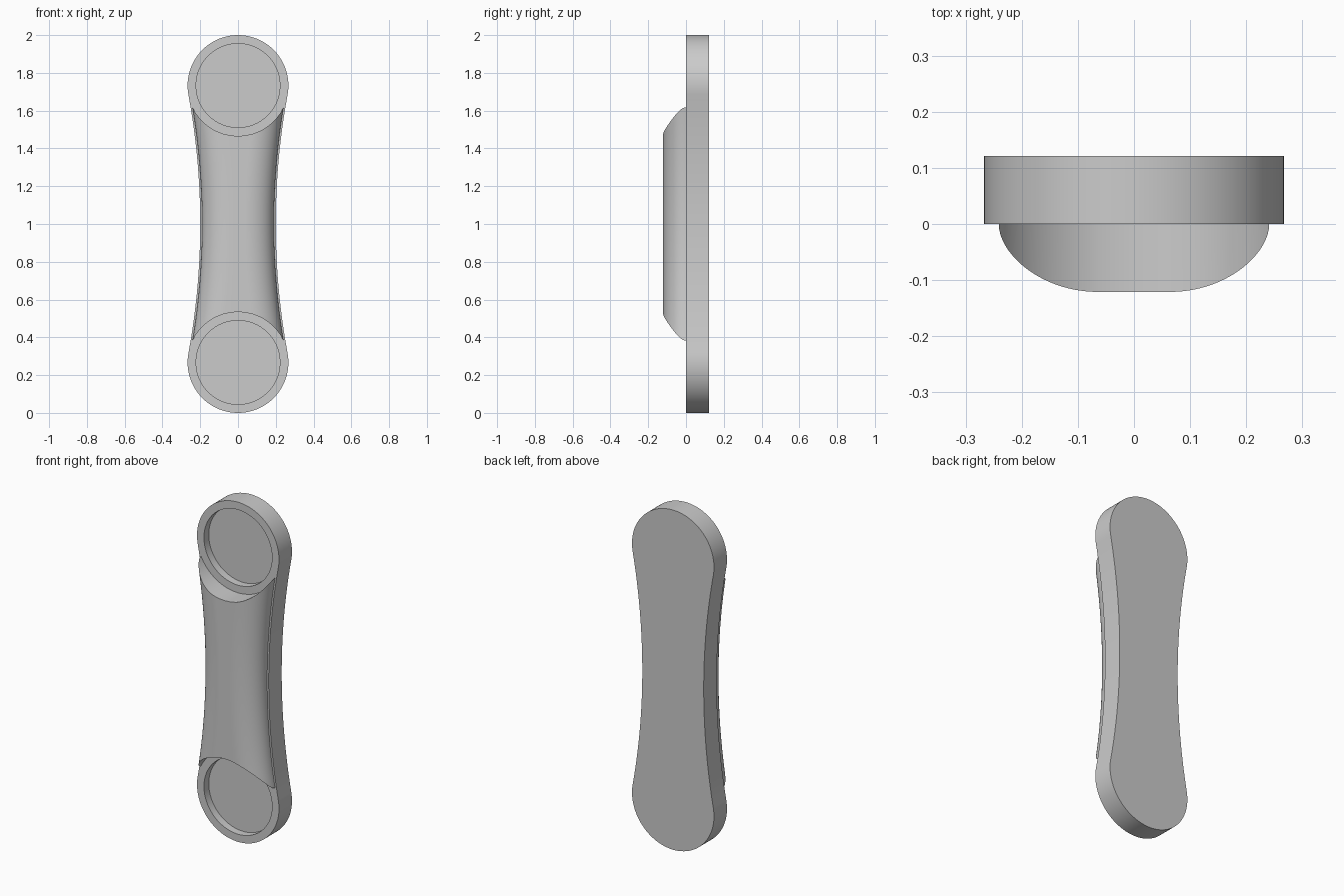
import bpy, bmesh, math

cube = bpy.data.objects.get("Cube")
if cube:
    bpy.data.objects.remove(cube, do_unlink=True)

R_END = 0.267            # radius of the rounded ends
H_END = 1 - R_END        # distance of end centres from the middle
WAIST = 0.2              # half width in the middle
DEPTH = 0.121            # thickness of plate and of grip
GAP = 0.01               # ledge between grip and plate edge
SHOULDER = 0.155         # width of the rounded grip side
R_SIDE = (WAIST**2 + H_END**2 - R_END**2) / (2 * (R_END - WAIST))

grey = bpy.data.materials.new("light grey")
grey.use_nodes = True
colour = (0.6, 0.6, 0.6, 1)
grey.diffuse_color = colour
grey.node_tree.nodes["Principled BSDF"].inputs["Base Color"].default_value = colour


def half_width(h):
    """Half width of the plate at height h from the middle."""
    return WAIST + R_SIDE - math.sqrt(R_SIDE**2 - h * h)


def finish(name, bm):
    bmesh.ops.recalc_face_normals(bm, faces=bm.faces)
    mesh = bpy.data.meshes.new(name)
    bm.to_mesh(mesh)
    bm.free()
    obj = bpy.data.objects.new(name, mesh)
    bpy.context.collection.objects.link(obj)
    mesh.materials.append(grey)
    return obj


def activate(obj):
    bpy.ops.object.select_all(action="DESELECT")
    obj.select_set(True)
    bpy.context.view_layer.objects.active = obj


def prism(name, outline, y0, y1):
    bm = bmesh.new()
    face = bm.faces.new([bm.verts.new((x, y0, z)) for x, z in outline])
    ext = bmesh.ops.extrude_face_region(bm, geom=[face])["geom"]
    moved = [v for v in ext if isinstance(v, bmesh.types.BMVert)]
    bmesh.ops.translate(bm, verts=moved, vec=(0, y1 - y0, 0))
    return finish(name, bm)


# Plate: two round ends joined by concave sides
tangent = math.atan2(H_END, WAIST + R_SIDE)
h_tan = R_SIDE * math.sin(tangent)
N = 64
quarter = [(half_width(h_tan * i / 24), h_tan * i / 24) for i in range(25)]
for i in range(1, N // 2 + 1):
    a = -tangent + (math.pi / 2 + tangent) * i / (N // 2)
    quarter.append((R_END * math.cos(a), H_END + R_END * math.sin(a)))
upper = quarter + [(-x, h) for x, h in quarter[-2::-1]]
lower = [(-x, -h) for x, h in upper[1:-1]]
plate = prism("plate", [(x, 1 + h) for x, h in upper + lower], 0, DEPTH)

# Round shallow recess in each end
for side in (-1, 1):
    ring = [(0.222 * math.cos(math.tau * i / 96),
             1 + side * H_END + 0.222 * math.sin(math.tau * i / 96)) for i in range(96)]
    cutter = prism("recess_cutter", ring, -0.05, 0.045)
    cutter.hide_render = True
    activate(plate)
    mod = plate.modifiers.new("recess", "BOOLEAN")
    mod.operation = "DIFFERENCE"
    mod.solver = "EXACT"
    mod.object = cutter
    bpy.ops.object.modifier_apply(modifier=mod.name)
    bpy.data.objects.remove(cutter, do_unlink=True)


# Grip: rounded section following the sides, cut by the round ends
def grip_x(c, h):
    w = half_width(h) - GAP
    return w - SHOULDER + SHOULDER * c


def end_height(c):
    h = H_END - R_END
    for _ in range(30):
        h = H_END - math.sqrt(R_END**2 - grip_x(c, h)**2)
    return h


STEPS, ROWS = 20, 32
section = [(math.cos(math.pi / 2 * i / STEPS), math.sin(math.pi / 2 * i / STEPS))
           for i in range(STEPS + 1)]
# the flat middle strip is split so the end cut stays round
across = [(1, c, s) for c, s in section]
across += [(f, 0, 1) for f in (0.5, 0, -0.5)]
across += [(-1, c, s) for c, s in reversed(section)]

bm = bmesh.new()
grid, feet = [], []
for f, c, s in across:
    if abs(f) == 1:
        top = end_height(c)
    else:
        top = H_END - math.sqrt(R_END**2 - (f * grip_x(0, H_END - R_END))**2)
    heights = [top * (2 * j / ROWS - 1) for j in range(ROWS + 1)]
    grid.append([bm.verts.new((f * grip_x(c, h), -DEPTH * s, 1 + h)) for h in heights])
    ends = (grid[-1][0], grid[-1][-1])
    feet.append(ends if s == 0 else
                [bm.verts.new((v.co.x, 0, v.co.z)) for v in ends])
for i in range(len(grid) - 1):
    for j in range(ROWS):
        bm.faces.new((grid[i][j], grid[i + 1][j], grid[i + 1][j + 1], grid[i][j + 1]))
    for k, j in ((0, 0), (1, ROWS)):
        loop = [grid[i][j], grid[i + 1][j], feet[i + 1][k], feet[i][k]]
        bm.faces.new(list(dict.fromkeys(loop)))
grip = finish("grip", bm)

for obj in (plate, grip):
    activate(obj)
    bpy.ops.object.shade_smooth_by_angle(angle=math.radians(30))
